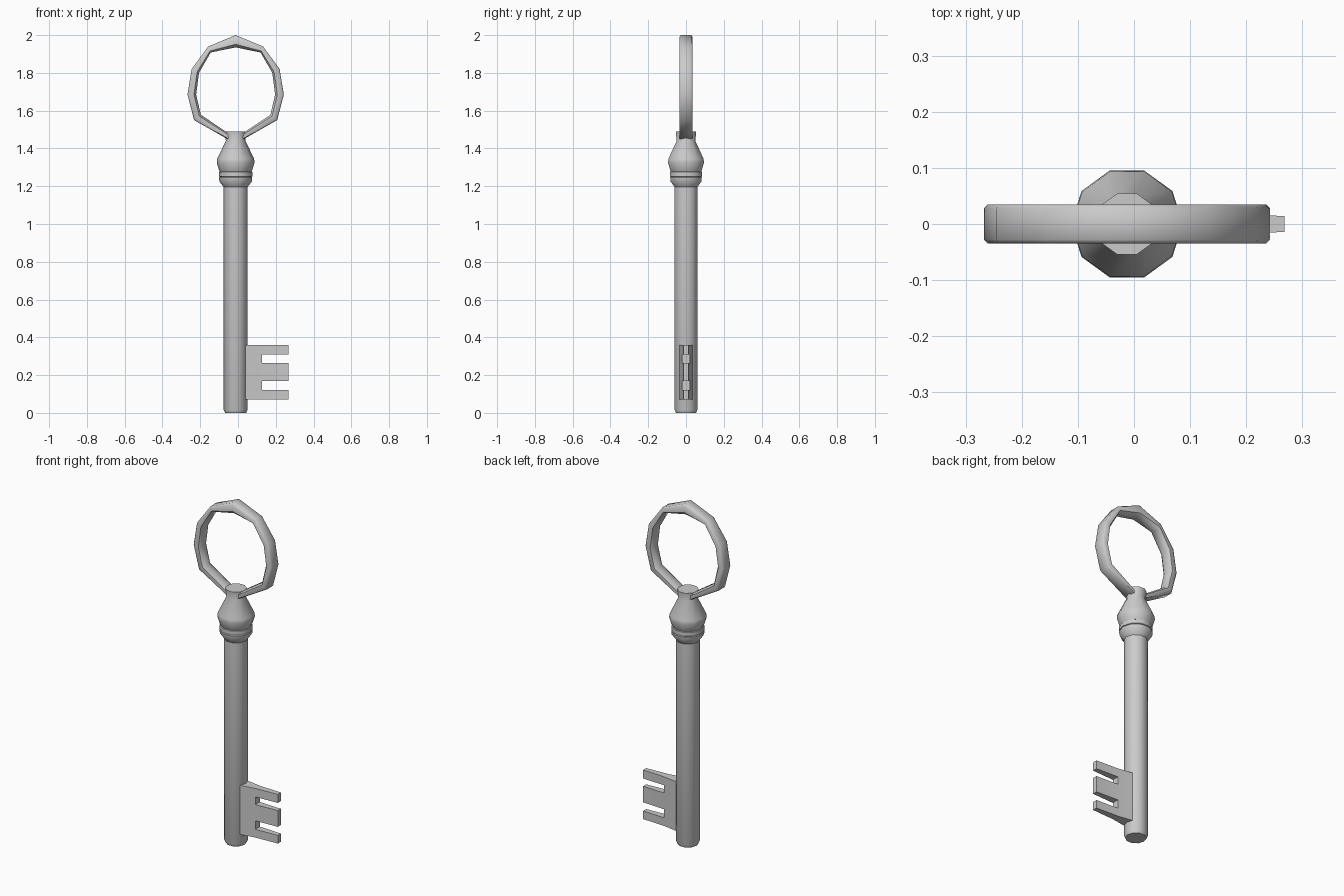
import bpy, bmesh, math

if "Cube" in bpy.data.objects:
    bpy.data.objects.remove(bpy.data.objects["Cube"])

CX = -0.0125  # axis of shaft and bow


def finish(name, bm, angle=35):
    bmesh.ops.recalc_face_normals(bm, faces=bm.faces[:])
    me = bpy.data.meshes.new(name)
    bm.to_mesh(me)
    bm.free()
    ob = bpy.data.objects.new(name, me)
    bpy.context.collection.objects.link(ob)
    bpy.ops.object.select_all(action='DESELECT')
    bpy.context.view_layer.objects.active = ob
    ob.select_set(True)
    bpy.ops.object.shade_smooth_by_angle(angle=math.radians(angle))
    return ob


def bridge(bm, rings, closed=False):
    pairs = list(zip(rings, rings[1:]))
    if closed:
        pairs.append((rings[-1], rings[0]))
    n = len(rings[0])
    for a, b in pairs:
        for i in range(n):
            j = (i + 1) % n
            bm.faces.new((a[i], a[j], b[j], b[i]))


def lathe(name, profile, sides=10):
    bm = bmesh.new()
    rings = []
    for r, z in profile:
        rings.append([bm.verts.new((CX + r * math.cos(2 * math.pi * i / sides),
                                    r * math.sin(2 * math.pi * i / sides), z))
                      for i in range(sides)])
    bridge(bm, rings)
    bm.faces.new(rings[0])
    bm.faces.new(rings[-1])
    return finish(name, bm, 40)


# Shaft, collar and knob turned on one axis
lathe("shaft", [(0.056, 0.0), (0.063, 0.015), (0.063, 1.20), (0.063, 1.23)])
lathe("collar", [(0.063, 1.195), (0.086, 1.225), (0.088, 1.246), (0.083, 1.249),
                 (0.088, 1.252), (0.088, 1.275), (0.08, 1.28)])
lathe("knob", [(0.08, 1.27), (0.088, 1.285), (0.1, 1.325), (0.098, 1.345),
               (0.052, 1.44), (0.057, 1.49)])

# Bow: (outer x, outer z, inner x, inner z) on the right half, mirrored left
half = [(0.0, 1.425, 0.0, 1.455), (0.22, 1.55, 0.184, 1.578),
        (0.255, 1.685, 0.209, 1.685), (0.233, 1.82, 0.194, 1.80),
        (0.145, 1.94, 0.132, 1.908), (0.0, 2.0, 0.0, 1.935)]
stations = half + [(-a, b, -c, d) for a, b, c, d in half[-2:0:-1]]
section = [(1, -0.028), (1, 0.028), (0.85, 0.035), (0.25, 0.035),
           (0, 0.02), (0, -0.02), (0.25, -0.035), (0.85, -0.035)]
bm = bmesh.new()
bow = [[bm.verts.new((CX + c + (a - c) * t, y, d + (b - d) * t)) for t, y in section]
       for a, b, c, d in stations]
bridge(bm, bow, closed=True)
finish("bow", bm, 50)

# Bit: tapered plate with two slots, built from a small cell grid
xs = [0.03, 0.127, 0.268]
hy = [0.037, 0.021, 0.014]
zs = [0.072, 0.12, 0.17, 0.265, 0.31, 0.36]
cells = {(i, k) for i in range(2) for k in range(5)} - {(1, 1), (1, 3)}
bm = bmesh.new()
grid = {(i, k, s): bm.verts.new((xs[i], s * hy[i], zs[k]))
        for i in range(3) for k in range(6) for s in (-1, 1)}
for i, k in cells:
    loop = [(i, k), (i + 1, k), (i + 1, k + 1), (i, k + 1)]
    for s in (-1, 1):
        bm.faces.new([grid[p + (s,)] for p in loop])
    neighbours = [(i, k - 1), (i + 1, k), (i, k + 1), (i - 1, k)]
    for e in range(4):
        if neighbours[e] not in cells:
            p, q = loop[e], loop[(e + 1) % 4]
            bm.faces.new([grid[p + (-1,)], grid[q + (-1,)], grid[q + (1,)], grid[p + (1,)]])
finish("bit", bm, 30)
